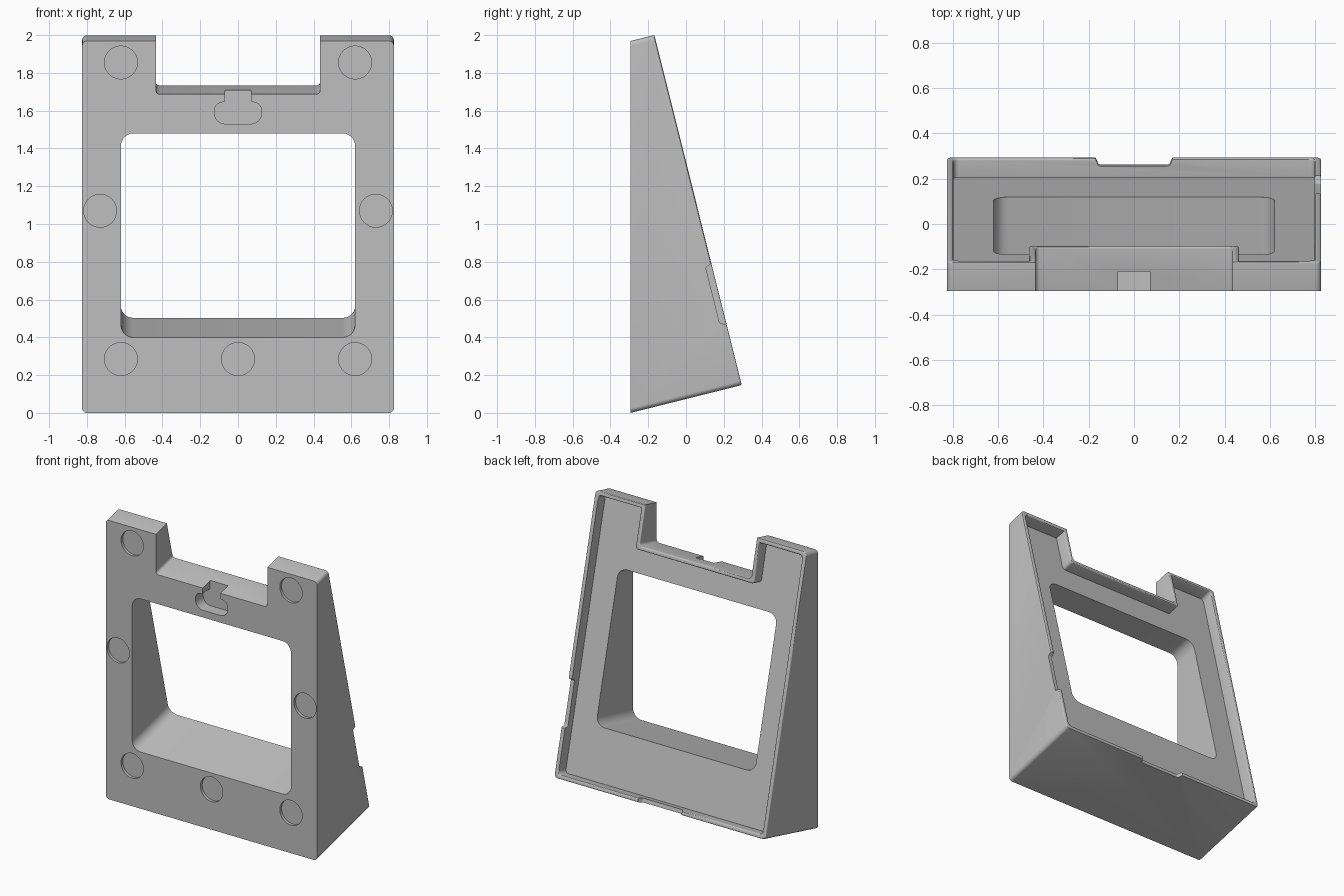
import bpy, bmesh, math
from mathutils import Vector, Matrix

if "Cube" in bpy.data.objects:
    bpy.data.objects.remove(bpy.data.objects["Cube"], do_unlink=True)

TILT = math.radians(14)
FRONT = -0.295
HEIGHT = 1.91          # length of the sloping back
RIM = 0.028            # rim wall thickness
POCKET = 0.085         # depth of the back recess

# Frames: columns are the profile's two axes, the extrusion axis and the origin
X = Vector((1, 0, 0))
UP = Vector((0, -math.sin(TILT), math.cos(TILT)))
OUT = Vector((0, math.cos(TILT), math.sin(TILT)))
BASE = Vector((0, 0.295, 0.147))


def frame(a, b, c, origin):
    return Matrix((*zip(a, b, c, origin), (0, 0, 0, 1)))


SLOPE = frame(X, UP, OUT, BASE)
SIDE = frame(UP, OUT, X, BASE)
BOTTOM = frame(X, OUT, UP, BASE)
FLAT = frame(X, (0, 0, 1), (0, 1, 0), (0, 0, 0))

grey = bpy.data.materials.new("light grey plastic")
grey.use_nodes = True
grey.diffuse_color = (0.52, 0.52, 0.52, 1)
grey.node_tree.nodes["Principled BSDF"].inputs["Base Color"].default_value = grey.diffuse_color


def rounded(corners, steps=7):
    """Turn (a, b, radius) corners into a filleted outline."""
    pts = []
    for i, (a, b, r) in enumerate(corners):
        p = Vector((a, b))
        if r == 0:
            pts.append(p)
            continue
        u = (Vector(corners[i - 1][:2]) - p).normalized()
        v = (Vector(corners[(i + 1) % len(corners)][:2]) - p).normalized()
        half = math.acos(u.dot(v)) / 2
        centre = p + (u + v).normalized() * (r / math.sin(half))
        start = p + u * (r / math.tan(half)) - centre
        end = p + v * (r / math.tan(half)) - centre
        sweep = math.atan2(start.x * end.y - start.y * end.x, start.dot(end))
        first = math.atan2(start.y, start.x)
        for k in range(steps + 1):
            angle = first + sweep * k / steps
            pts.append(centre + r * Vector((math.cos(angle), math.sin(angle))))
    return pts


def prism(name, pts, low, high, mat):
    bm = bmesh.new()
    ends = [[bm.verts.new(mat @ Vector((p[0], p[1], c))) for p in pts] for c in (low, high)]
    bm.faces.new(ends[0])
    bm.faces.new(ends[1])
    for i in range(len(pts)):
        bm.faces.new((ends[0][i - 1], ends[0][i], ends[1][i], ends[1][i - 1]))
    bmesh.ops.recalc_face_normals(bm, faces=bm.faces[:])
    mesh = bpy.data.meshes.new(name)
    bm.to_mesh(mesh)
    bm.free()
    mesh.materials.append(grey)
    obj = bpy.data.objects.new(name, mesh)
    bpy.context.collection.objects.link(obj)
    return obj


def cut(body, cutter):
    cutter.hide_render = True
    bpy.context.view_layer.objects.active = body
    mod = body.modifiers.new("cut", "BOOLEAN")
    mod.operation = "DIFFERENCE"
    mod.solver = "EXACT"
    mod.object = cutter
    bpy.ops.object.modifier_apply(modifier=mod.name)
    bpy.data.objects.remove(cutter, do_unlink=True)


def outline(t):
    """Notched outline of the frame, inset by t."""
    w, top, nx, ns = 0.825 - t, HEIGHT - t, 0.435 + t, 1.637 - t
    half = [(w, t, 0.025), (w, top, 0.025), (nx, top, 0), (nx, ns, 0.02)]
    return rounded(half + [(-a, b, r) for a, b, r in reversed(half)])


# Wedge body: tilted prism sliced off by the upright front plane
body = prism("wedge_frame", outline(0), -0.8, 0, SLOPE)
bm = bmesh.new()
bm.from_mesh(body.data)
bmesh.ops.bisect_plane(bm, geom=bm.verts[:] + bm.edges[:] + bm.faces[:],
                       plane_co=(0, FRONT, 0), plane_no=(0, -1, 0), clear_outer=True)
bmesh.ops.edgeloop_fill(bm, edges=[e for e in bm.edges if e.is_boundary])
bmesh.ops.recalc_face_normals(bm, faces=bm.faces[:])
bm.to_mesh(body.data)
bm.free()

# Back recess with a softened rim
cut(body, prism("recess_cutter", outline(RIM), -POCKET, 0.1, SLOPE))
bm = bmesh.new()
bm.from_mesh(body.data)
rim_edges = [e for e in bm.edges
             if all(abs((v.co - BASE).dot(OUT)) < 0.001 for v in e.verts)
             and e.calc_face_angle(0) > 0.5]
bmesh.ops.bevel(bm, geom=rim_edges, offset=0.008, segments=3, profile=0.5,
                affect="EDGES", clamp_overlap=True)
bm.to_mesh(body.data)
bm.free()

# Central window
window = [(-0.62, 0.388, 0.065), (0.62, 0.388, 0.065), (0.62, 1.436, 0.065), (-0.62, 1.436, 0.065)]
cut(body, prism("window_cutter", rounded(window), -0.8, 0.1, SLOPE))

# Shallow finger gaps in the left rim and the bottom rim
gap_side = [(0.325, 0.02, 0), (0.345, -0.034, 0.012), (0.65, -0.034, 0.012), (0.67, 0.02, 0)]
cut(body, prism("side_gap_cutter", rounded(gap_side), 0.78, 0.9, SIDE))
gap_low = [(-0.18, 0.02, 0), (-0.155, -0.034, 0.012), (0.155, -0.034, 0.012), (0.18, 0.02, 0)]
cut(body, prism("bottom_gap_cutter", rounded(gap_low), -0.1, 0.045, BOTTOM))

# Keyhole hanger opening into the top notch
half = [(0.125, 1.53, 0.057), (0.125, 1.645, 0.045), (0.07, 1.645, 0.008), (0.07, 1.8, 0)]
keyhole = half + [(-a, b, r) for a, b, r in reversed(half)]
cut(body, prism("keyhole_cutter", rounded(keyhole), FRONT - 0.1, -0.21, FLAT))

# Round shallow seats on the front
seats = [(0, 0.285)] + [(s * x, z) for s in (-1, 1)
                        for x, z in ((0.62, 1.855), (0.73, 1.07), (0.62, 0.285))]
for cx, cz in seats:
    ring = [(cx + 0.087 * math.cos(k * math.tau / 48), cz + 0.087 * math.sin(k * math.tau / 48))
            for k in range(48)]
    cut(body, prism("seat_cutter", ring, FRONT - 0.1, FRONT + 0.02, FLAT))

bpy.ops.object.select_all(action="DESELECT")
body.select_set(True)
bpy.context.view_layer.objects.active = body
bpy.ops.object.shade_smooth_by_angle(angle=math.radians(30))
